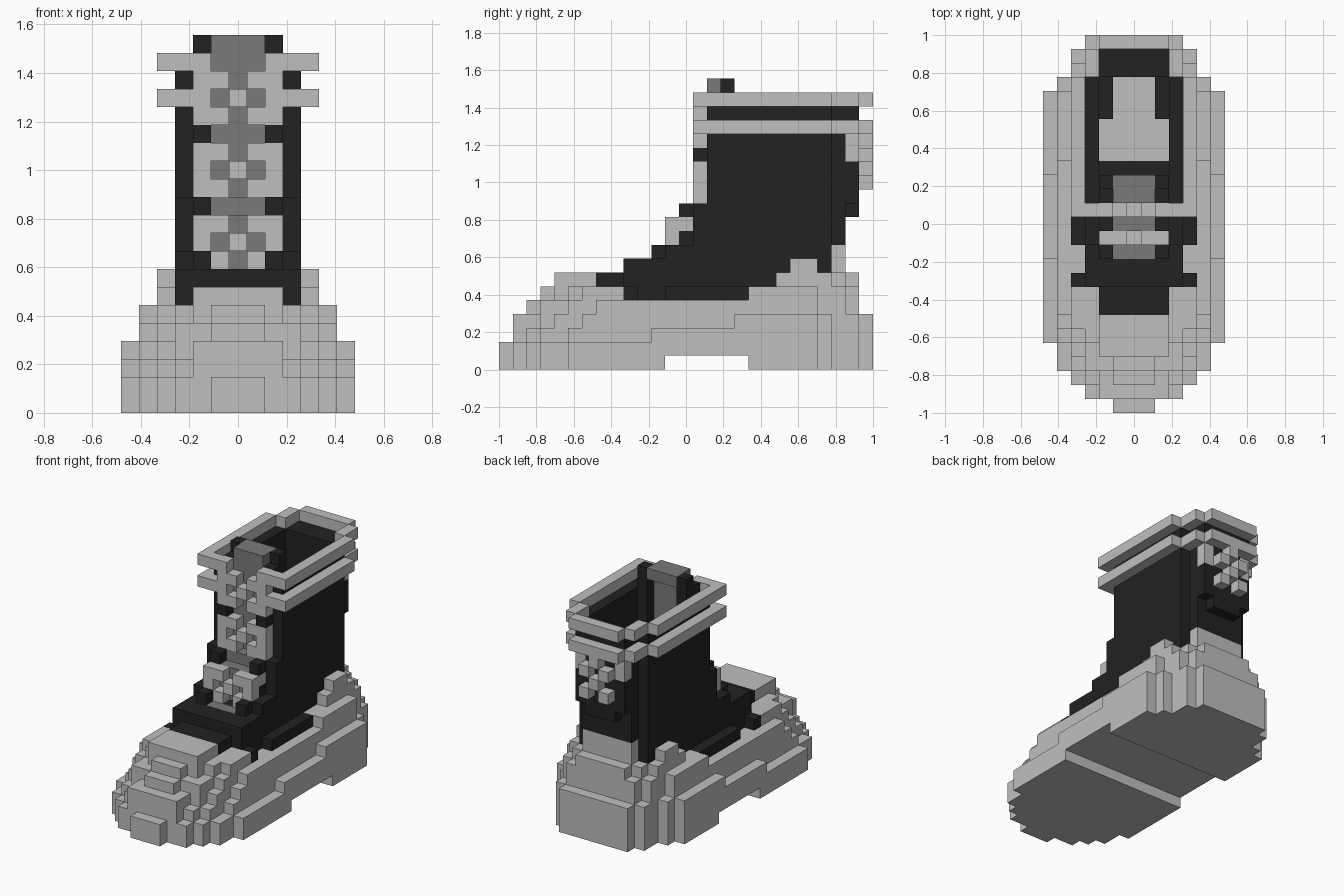
import bpy, bmesh
from mathutils import Vector

cube = bpy.data.objects.get("Cube")
if cube:
    bpy.data.objects.remove(cube)

U = 2 / 27          # edge of one block
cells = {}          # (x, y, z) block index -> part name


def box(part, x, y, z):
    """Fill blocks with |x|, y and z inside inclusive ranges, mirrored in x."""
    for i in range(x[0], x[1] + 1):
        for j in range(y[0], y[1] + 1):
            for k in range(z[0], z[1] + 1):
                cells[(i, j, k)] = cells[(-i, j, k)] = part


def layer(part, z, steps, end):
    """Fill a layer from (start_y, half_width) steps up to row end."""
    stops = [s[0] - 1 for s in steps[1:]] + [end]
    for (start, half), stop in zip(steps, stops):
        box(part, (0, half), (start, stop), z)


def carve(x, y, z):
    for c in [c for c in cells if abs(c[0]) <= x and y[0] <= c[1] <= y[1]
              and z[0] <= c[2] <= z[1]]:
        del cells[c]


# Sole: stacked plans, with an arch cut under the instep
heel = [(23, 5), (24, 4), (26, 3)]
layer("sole", (0, 1), [(0, 1), (1, 3), (2, 4), (3, 5), (5, 6)] + heel, 26)
carve(6, (12, 17), (0, 0))
layer("sole", (2, 2), [(1, 2), (2, 3), (3, 4), (5, 5), (11, 6)] + heel, 26)
layer("sole", (3, 3), [(1, 2), (3, 3), (4, 4), (6, 5), (17, 6)] + heel, 26)
layer("sole", (4, 4), [(2, 1), (3, 3), (5, 4), (7, 5), (23, 4), (25, 3)], 25)

# Upper: foot, rising instep and shaft
layer("upper", (5, 5), [(9, 4), (10, 3), (12, 4)], 23)
layer("upper", (6, 6), [(7, 2), (9, 3)], 23)
layer("upper", (7, 7), [(9, 3)], 23)
layer("upper", (8, 8), [(11, 2), (12, 3)], 23)
layer("upper", (9, 10), [(13, 2), (14, 3)], 23)
layer("upper", (11, 11), [(13, 2), (14, 3)], 23)
layer("upper", (12, 18), [(15, 3)], 23)
box("upper", (0, 2), (24, 24), (6, 18))
box("upper", (0, 1), (25, 25), (11, 18))
box("upper", (2, 2), (25, 25), (12, 18))

# Toe cap and heel counter
layer("toe_cap", (5, 5), [(3, 1), (4, 2), (5, 3), (6, 4)], 8)
box("toe_cap", (0, 2), (4, 6), (6, 6))
layer("heel_counter", (5, 5), [(18, 5), (23, 4), (25, 3)], 25)
box("heel_counter", (4, 4), (20, 23), (6, 6))
box("heel_counter", (4, 4), (21, 22), (7, 7))
layer("heel_counter", (6, 6), [(24, 3), (25, 2)], 25)
box("heel_counter", (0, 2), (24, 24), (7, 8))

# Opening for the foot, with padding left beside the heel
carve(2, (17, 23), (6, 20))
box("upper", (2, 2), (21, 23), (6, 12))
box("upper", (2, 2), (15, 16), (12, 19))
box("upper", (2, 2), (16, 16), (20, 20))
box("upper", (2, 2), (14, 14), (15, 15))
carve(1, (15, 16), (12, 18))

# Tongue
box("tongue", (0, 1), (11, 11), (7, 7))
carve(1, (11, 12), (8, 11))
box("tongue", (0, 1), (13, 13), (8, 10))
carve(1, (13, 13), (11, 11))
box("tongue", (0, 1), (14, 14), (11, 11))
box("tongue", (0, 1), (15, 15), (12, 20))
box("tongue", (0, 1), (16, 16), (20, 20))

# Laces: three crosses between eyelet strips
for base, row in ((8, 12), (12, 14), (16, 14)):
    box("laces", (0, 0), (row, row), (base + 1, base + 1))
    for k in (base, base + 2):
        box("laces", (1, 1), (row, row), (k, k))
    low = base + 1 if base == 8 else base
    box("eyelet_strips", (2, 2), (row, row), (low, base + 2))
box("eyelet_strips", (2, 2), (13, 13), (10, 10))

# Two collar bands
for k, back in ((17, 25), (19, 26)):
    box("collar", (2, 4), (14, 14), (k, k))
    box("collar", (4, 4), (15, 23), (k, k))
    box("collar", (3, 3), (24, back - 1), (k, k))
    box("collar", (0, 3 if k == 17 else 2), (back, back), (k, k))

# Crossed ornament on the back
box("back_cross", (0, 2), (26, 26), (17, 17))
box("back_cross", (2, 2), (25, 25), (15, 16))
for k in (13, 15):
    box("back_cross", (1, 1), (26, 26), (k, k))
for k in (14, 16):
    box("back_cross", (0, 0), (26, 26), (k, k))


def material(name, value):
    m = bpy.data.materials.new(name)
    m.use_nodes = True
    colour = (value, value, value, 1)
    m.diffuse_color = colour
    m.node_tree.nodes["Principled BSDF"].inputs["Base Color"].default_value = colour
    return m


light = material("light_grey", 0.52)
mid = material("mid_grey", 0.195)
black = material("black", 0.016)
colours = {"upper": black, "tongue": mid}


def build(part):
    """Make one object from the outward block faces of a part."""
    bm = bmesh.new()
    for c in [c for c, p in cells.items() if p == part]:
        centre = Vector((c[0], c[1] - 13, c[2] + 0.5))
        for axis in range(3):
            for sign in (-1, 1):
                n = Vector((0, 0, 0))
                n[axis] = sign
                if tuple(int(a + b) for a, b in zip(c, n)) in cells:
                    continue
                u = Vector((0, 0, 0))
                u[(axis + 1) % 3] = 0.5
                v = n.cross(u)
                mid_face = centre + n * 0.5
                corners = (-u - v, u - v, u + v, v - u)
                bm.faces.new([bm.verts.new((mid_face + d) * U) for d in corners])
    bmesh.ops.remove_doubles(bm, verts=bm.verts[:], dist=U / 100)
    mesh = bpy.data.meshes.new(part)
    bm.to_mesh(mesh)
    bm.free()
    mesh.materials.append(colours.get(part, light))
    bpy.context.collection.objects.link(bpy.data.objects.new(part, mesh))


for name in sorted(set(cells.values())):
    build(name)
